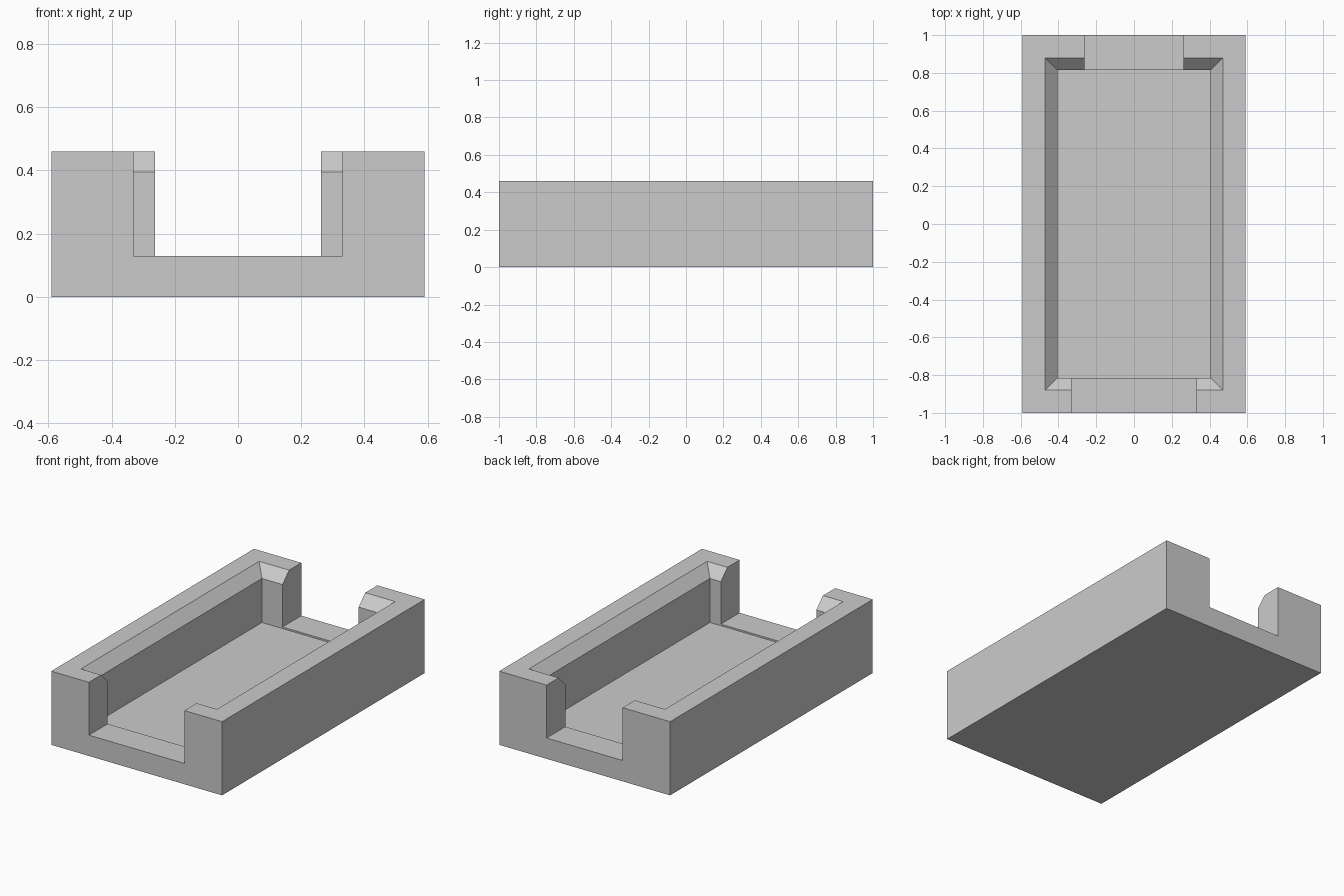
import bpy
import bmesh

default = bpy.data.objects.get("Cube")
if default:
    bpy.data.objects.remove(default, do_unlink=True)

HALF_X, HALF_Y, HEIGHT = 0.59, 1.0, 0.46
POCKET_X, POCKET_Y = 0.405, 0.815
FLOOR, SLOT_FLOOR = 0.12, 0.13
CHAMFER = 0.065

grey = bpy.data.materials.new("plain grey")
grey.use_nodes = True
colour = (0.6, 0.6, 0.6, 1)
grey.diffuse_color = colour
grey.node_tree.nodes["Principled BSDF"].inputs["Base Color"].default_value = colour


def loft(name, rings, y=0):
    """Closed solid through rectangular rings of (half x, half y, z)."""
    bm = bmesh.new()
    loops = [[bm.verts.new((sx * hx, y + sy * hy, z))
              for sx, sy in ((-1, -1), (1, -1), (1, 1), (-1, 1))]
             for hx, hy, z in rings]
    bm.faces.new(loops[0][::-1])
    bm.faces.new(loops[-1])
    for a, b in zip(loops, loops[1:]):
        for i in range(4):
            j = (i + 1) % 4
            bm.faces.new((a[i], a[j], b[j], b[i]))
    mesh = bpy.data.meshes.new(name)
    bm.to_mesh(mesh)
    bm.free()
    mesh.materials.append(grey)
    obj = bpy.data.objects.new(name, mesh)
    bpy.context.collection.objects.link(obj)
    return obj


def cut(target, cutter):
    """Subtract the cutter from the target, then discard it."""
    cutter.hide_render = True
    mod = target.modifiers.new("cut", "BOOLEAN")
    mod.operation, mod.solver, mod.object = "DIFFERENCE", "EXACT", cutter
    bpy.context.view_layer.objects.active = target
    bpy.ops.object.modifier_apply(modifier=mod.name)
    bpy.data.objects.remove(cutter, do_unlink=True)


# Solid block
tray = loft("tray", [(HALF_X, HALF_Y, 0), (HALF_X, HALF_Y, HEIGHT)])

# Pocket with a chamfered rim
flare = CHAMFER + 0.04
cut(tray, loft("pocket_cutter", [
    (POCKET_X, POCKET_Y, FLOOR),
    (POCKET_X, POCKET_Y, HEIGHT - CHAMFER),
    (POCKET_X + flare, POCKET_Y + flare, HEIGHT - CHAMFER + flare)]))

# Open slots in the end walls, the front one wider
for name, half_width, y in (("front_slot_cutter", 0.33, -HALF_Y),
                            ("back_slot_cutter", 0.263, HALF_Y)):
    cut(tray, loft(name, [(half_width, 0.3, SLOT_FLOOR),
                          (half_width, 0.3, HEIGHT + 0.1)], y))
